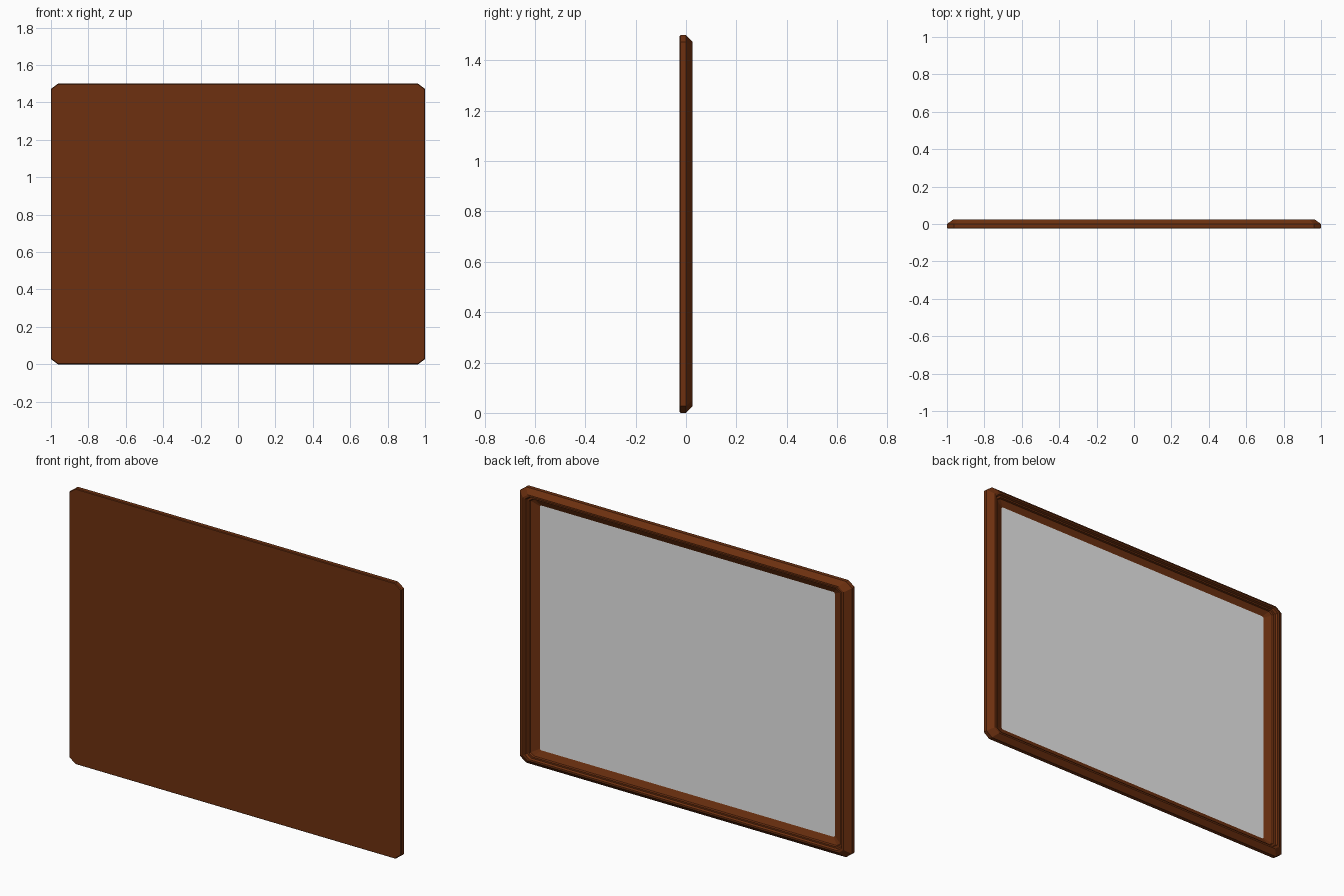
import bpy, bmesh

if "Cube" in bpy.data.objects:
    bpy.data.objects.remove(bpy.data.objects["Cube"])

W, H = 1.0, 0.75          # half width, half height
ZS = 0.75                 # vertical proportions are squashed


def material(name, rgb):
    m = bpy.data.materials.new(name)
    m.diffuse_color = (*rgb, 1)
    m.use_nodes = True
    m.node_tree.nodes["Principled BSDF"].inputs["Base Color"].default_value = m.diffuse_color
    return m


def ring(bm, inset, y, cut):
    """Rectangle with cut corners, inset from the outer outline."""
    x, z = W - inset, H - inset * ZS
    cz = cut * ZS
    pts = [(x - cut, -z), (x, -z + cz), (x, z - cz), (x - cut, z),
           (-x + cut, z), (-x, z - cz), (-x, -z + cz), (-x + cut, -z)]
    return [bm.verts.new((px, y, pz + H)) for px, pz in pts]


def finish(bm, name, mat):
    bmesh.ops.recalc_face_normals(bm, faces=bm.faces)
    me = bpy.data.meshes.new(name)
    bm.to_mesh(me)
    bm.free()
    ob = bpy.data.objects.new(name, me)
    me.materials.append(mat)
    bpy.context.collection.objects.link(ob)


wood = material("dark brown wood", (0.155, 0.030, 0.005))
silver = material("mirror grey", (0.8, 0.8, 0.8))

# Wooden frame with solid panel: (inset, y, corner cut) from front to recess
profile = [(0.004, -0.025, 0.035), (0, -0.021, 0.037), (0, 0.0, 0.037),
           (0.035, 0.025, 0.030), (0.047, 0.025, 0.027), (0.053, 0.013, 0.025),
           (0.064, 0.013, 0.022), (0.068, 0.004, 0.020), (0.112, -0.012, 0.008)]
bm = bmesh.new()
rings = [ring(bm, *p) for p in profile]
for a, b in zip(rings, rings[1:]):
    for i in range(8):
        j = (i + 1) % 8
        bm.faces.new((a[i], a[j], b[j], b[i]))
bm.faces.new(rings[0])
finish(bm, "frame", wood)

# Mirror pane closing the recess
bm = bmesh.new()
bm.faces.new(reversed(ring(bm, 0.112, -0.012, 0.008)))
finish(bm, "mirror_pane", silver)
pane = bpy.data.objects["mirror_pane"].data
if pane.polygons[0].normal.y < 0:      # pane looks toward the back
    pane.flip_normals()
